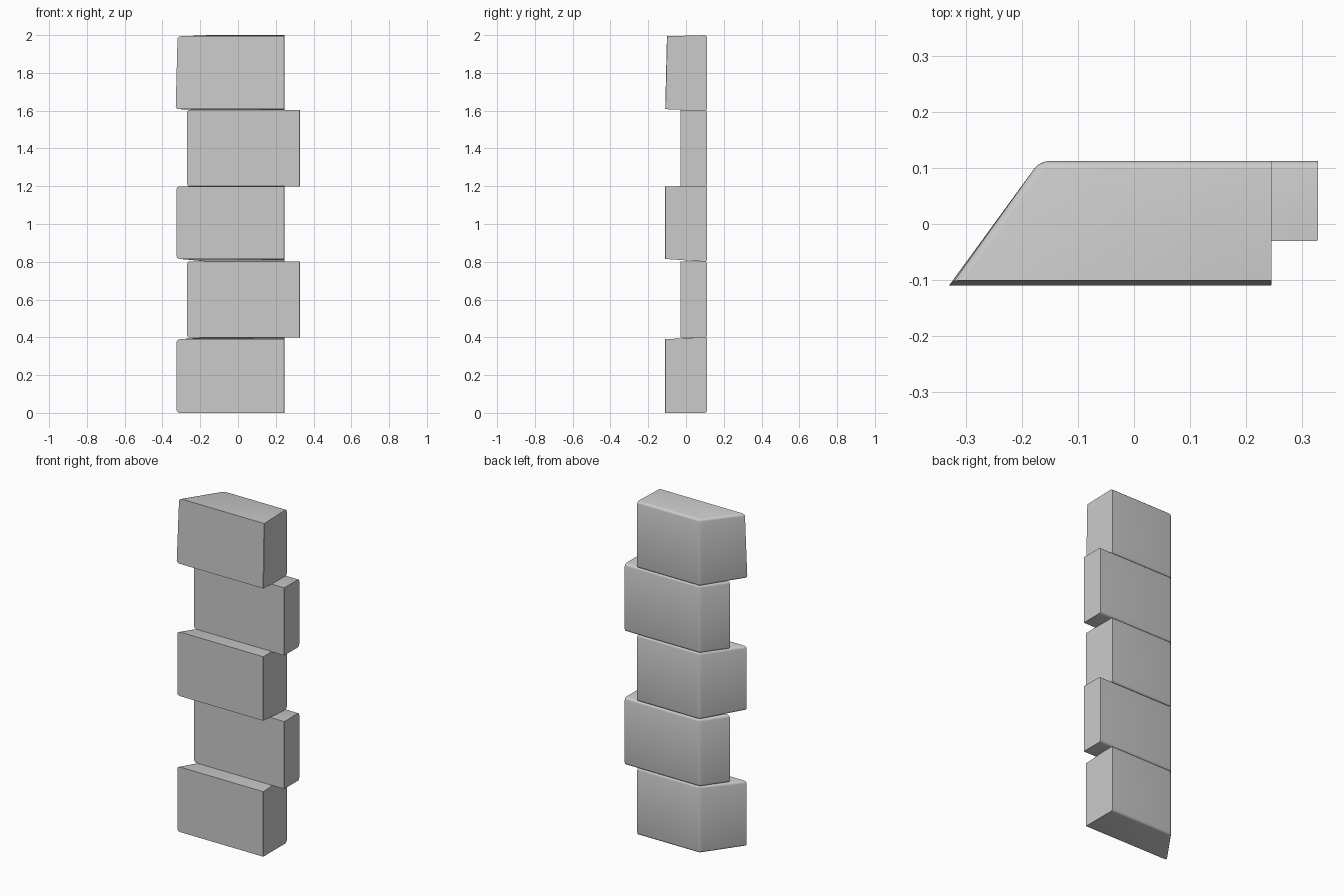
import bpy, bmesh

if "Cube" in bpy.data.objects:
    bpy.data.objects.remove(bpy.data.objects["Cube"], do_unlink=True)

stone = bpy.data.materials.new("grey stone")
stone.use_nodes = True
grey = (0.6, 0.6, 0.6, 1)
stone.diffuse_color = grey
stone.node_tree.nodes["Principled BSDF"].inputs["Base Color"].default_value = grey

# Plan outlines: front left, front right, back right, back left
WIDE = [(-0.325, -0.11), (0.245, -0.11), (0.245, 0.112), (-0.168, 0.112)]
NARROW = [(-0.27, -0.03), (0.328, -0.03), (0.328, 0.112), (-0.168, 0.112)]


def block(name, outline, low, high, front_low=0, front_high=0, lean=0, flare=0):
    """Corner stone with a splayed side, worn back edges and a crisp front."""
    bm = bmesh.new()
    rings = []
    for z, dz, top in ((low, front_low, False), (high, -front_high, True)):
        ring = []
        for i, (x, y) in enumerate(outline):
            front = i < 2
            if front and top:
                y += lean
            if i == 0:
                x += flare if top else -flare
            ring.append(bm.verts.new((x, y, z + (dz if front else 0))))
        rings.append(ring)
    bottom, top = rings
    bm.faces.new(bottom[::-1])
    bm.faces.new(top)
    for i in range(4):
        j = (i + 1) % 4
        bm.faces.new((bottom[i], bottom[j], top[j], top[i]))

    # Round the back and splayed edges
    def worn(e):
        ids = {r.index(v) for v in e.verts for r in rings if v in r}
        return ids in ({2, 3}, {3}, {3, 0})

    soft = [e for e in bm.edges if worn(e)]
    crisp = [e for e in bm.edges if e not in soft]
    bmesh.ops.bevel(bm, geom=soft, offset=0.014, segments=3, profile=0.5,
                    affect='EDGES', clamp_overlap=True)
    bmesh.ops.bevel(bm, geom=[e for e in crisp if e.is_valid], offset=0.002,
                    segments=1, affect='EDGES', clamp_overlap=True)
    bmesh.ops.recalc_face_normals(bm, faces=bm.faces)
    mesh = bpy.data.meshes.new(name)
    bm.to_mesh(mesh)
    bm.free()
    mesh.materials.append(stone)
    obj = bpy.data.objects.new(name, mesh)
    bpy.context.collection.objects.link(obj)
    bpy.ops.object.select_all(action='DESELECT')
    obj.select_set(True)
    bpy.context.view_layer.objects.active = obj
    bpy.ops.object.shade_smooth_by_angle(angle=0.6)


# Alternating stones from the ground up
block("bottom_block", WIDE, 0, 0.402, front_high=0.012)
block("lower_narrow_block", NARROW, 0.398, 0.802)
block("middle_block", WIDE, 0.8, 1.202, front_low=0.015, front_high=0.003)
block("upper_narrow_block", NARROW, 1.198, 1.604)
block("top_block", WIDE, 1.6, 2, front_low=0.008, front_high=0.006, lean=0.009, flare=0.005)
